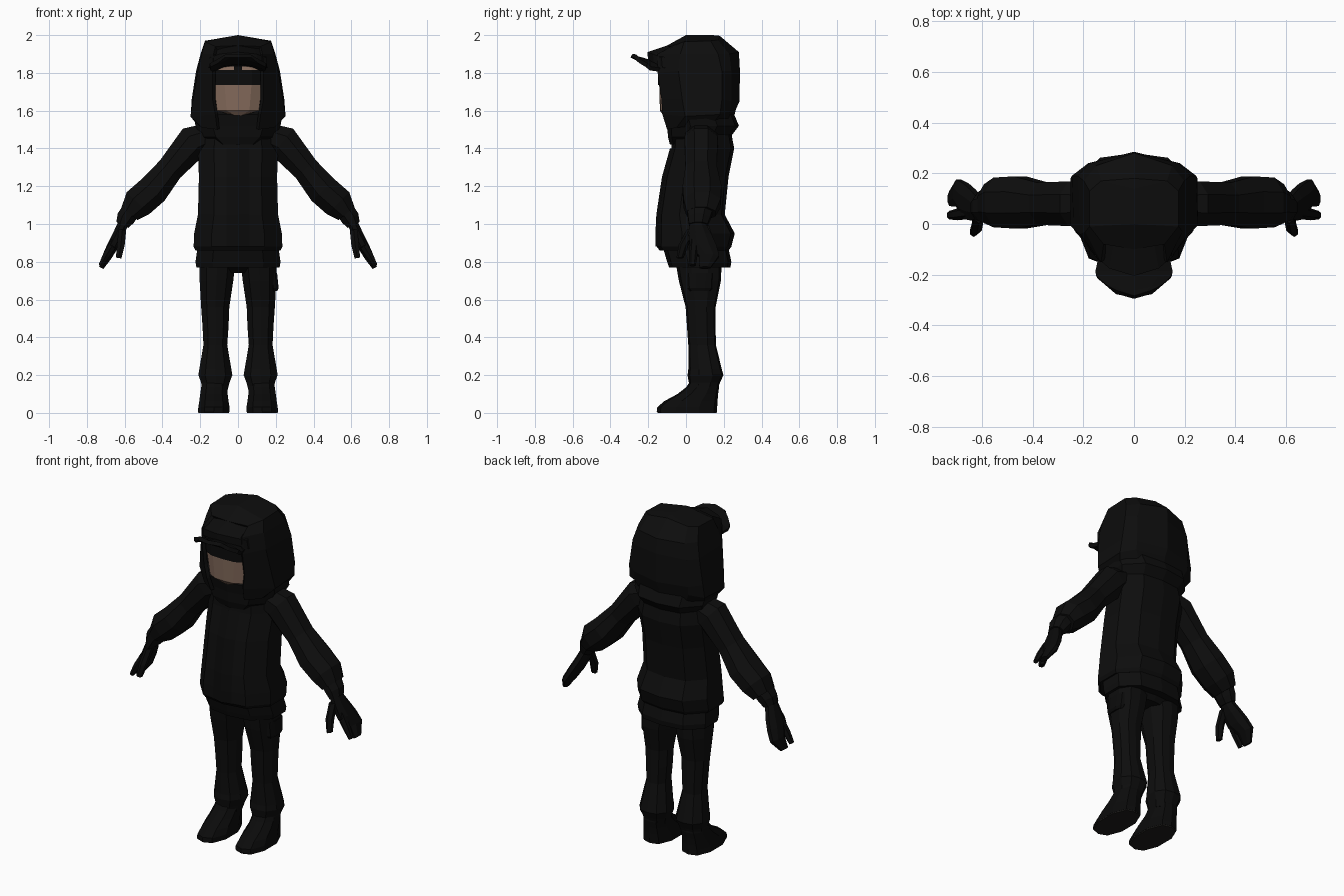
import bpy, bmesh, math
from mathutils import Vector


def material(name, r, g, b):
    m = bpy.data.materials.new(name)
    m.diffuse_color = (r, g, b, 1)
    return m


BLACK = material("black cloth", .004, .004, .004)
DARK = material("dark cloth", .0032, .0032, .0032)
SKIN = material("skin", .23, .145, .105)
SOLE = material("sole grey", .012, .011, .010)


def loft(name, rows, mats=(BLACK,), closed=True, caps=True, thick=0, rule=None):
    """Join rows of points into a flat-shaded skin."""
    bm = bmesh.new()
    vs = [[bm.verts.new(p) for p in row] for row in rows]
    n = len(rows[0])
    for a, b in zip(vs, vs[1:]):
        for i in range(n if closed else n - 1):
            j = (i + 1) % n
            bm.faces.new((a[i], a[j], b[j], b[i]))
    if closed and caps:
        bm.faces.new(vs[0])
        bm.faces.new(vs[-1])
    bmesh.ops.remove_doubles(bm, verts=bm.verts, dist=.0005)
    bmesh.ops.recalc_face_normals(bm, faces=bm.faces)
    if rule:
        for f in bm.faces:
            f.material_index = rule(f.calc_center_median())
    me = bpy.data.meshes.new(name)
    bm.to_mesh(me)
    bm.free()
    for m in mats:
        me.materials.append(m)
    ob = bpy.data.objects.new(name, me)
    bpy.context.collection.objects.link(ob)
    if thick:
        mod = ob.modifiers.new("thickness", "SOLIDIFY")
        mod.thickness = thick
        mod.offset = -1
    return ob


def mirror_row(half):
    """Half row from front centre to back, completed across x = 0."""
    return half + [(-x, y, z) for x, y, z in reversed(half) if x > 1e-6]


SHAPE = [(0, -1), (.6, -.88), (1, -.35), (1, .4), (.6, .9), (0, 1)]
FULL = SHAPE + [(-x, y) for x, y in reversed(SHAPE[1:-1])]


def box_ring(z, x0, x1, y0, y1):
    cx, cy, rx, ry = (x0 + x1) / 2, (y0 + y1) / 2, (x1 - x0) / 2, (y1 - y0) / 2
    return [(cx + rx * a, cy + ry * b, z) for a, b in FULL]


def tower(name, levels, **kw):
    return loft(name, [box_ring(*l) for l in levels], **kw)


def limb(name, path, s, n=8, **kw):
    """Tube through (x, z, y, width in y, thickness), side s."""
    rows = []
    for i, (x, z, y, ry, rp) in enumerate(path):
        a, b = path[max(i - 1, 0)], path[min(i + 1, len(path) - 1)]
        d = Vector((b[0] - a[0], b[1] - a[1])).normalized()
        row = []
        for k in range(n):
            t = math.tau * (k + .5) / n
            c, q = math.cos(t) * 1.06, math.sin(t) * 1.06
            row.append((s * (x - d.y * rp * c), y + ry * q, z + d.x * rp * c))
        rows.append(row)
    return loft(name, rows, **kw)


# Jacket, hem and collar
jacket = [(.86, -.225, .225, -.14, .225), (.88, -.235, .235, -.155, .24),
          (.95, -.232, .232, -.155, .258), (1.05, -.212, .212, -.15, .205),
          (1.25, -.207, .207, -.12, .225), (1.40, -.212, .212, -.078, .255),
          (1.48, -.20, .20, -.07, .24), (1.55, -.15, .15, -.05, .2)]
tower("jacket", jacket)
tower("jacket_hem", [(.77, -.22, .22, -.09, .235), (.80, -.225, .225, -.10, .24),
                     (.87, -.215, .215, -.12, .225)])
tower("collar", [(1.42, -.13, .13, -.085, .23), (1.46, -.195, .195, -.095, .235),
                 (1.52, -.225, .225, -.10, .28), (1.58, -.235, .235, -.11, .255),
                 (1.61, -.18, .18, -.05, .24)])

# Front placket and back yoke
loft("zip_placket", [[(-.06, f + .008, z), (0, f - .007, z), (.06, f + .008, z)]
                     for z, _, _, f, _ in jacket[1:6]], mats=(DARK,), closed=False)

# Head: lower face, dark eye covering, narrow forehead strip
head = []
for z, w, f in [(1.575, .03, -.12), (1.60, .11, -.138), (1.74, .13, -.142),
                (1.815, .13, -.142), (1.835, .12, -.135), (1.90, .10, -.10)]:
    head.append(mirror_row([(0, f, z), (w * .55, f + .004, z), (w, f + .03, z),
                            (w * 1.02, .1, z), (0, .15, z)]))


def face_rule(c):
    if c.y > -.06 or c.z > 1.84:
        return 1
    return 1 if 1.735 < c.z < 1.815 else 0


loft("head", head, mats=(SKIN, DARK), rule=face_rule)
# Eye covering with small centre notch
loft("eye_cover", [mirror_row([(0, -.147, z), (.075, -.143, z), (.132, -.115, z),
                               (.132, -.08, z), (0, -.08, z)])
                   for z in (1.735, 1.805)], mats=(DARK,))
loft("brow_notch", [[(-.02, -.146, z), (.02, -.146, z)] for z in (1.80, 1.835)],
     mats=(DARK,), closed=False)

# Hood: open-fronted shell, each row runs from one front edge round the back
hood = [
    [(.11, -.10, 1.50), (.19, -.05, 1.51), (.22, .14, 1.53), (.15, .22, 1.54), (0, .25, 1.55)],
    [(.12, -.125, 1.58), (.252, -.005, 1.57), (.25, .18, 1.58), (.18, .235, 1.60), (0, .265, 1.61)],
    [(.135, -.13, 1.66), (.238, -.02, 1.66), (.245, .19, 1.66), (.18, .24, 1.65), (0, .284, 1.65)],
    [(.135, -.15, 1.80), (.213, -.04, 1.81), (.222, .19, 1.81), (.175, .24, 1.81), (0, .285, 1.82)],
    [(.13, -.15, 1.90), (.192, -.03, 1.90), (.198, .17, 1.90), (.15, .23, 1.90), (0, .28, 1.91)],
    [(.12, -.08, 1.94), (.175, -.01, 1.965), (.175, .13, 1.97), (.13, .17, 1.975), (0, .18, 1.995)],
    [(0, -.10, 1.945), (0, 0, 2.0), (0, .09, 2.0), (0, .14, 2.0), (0, .175, 1.997)]]
loft("hood", [h + [(-x, y, z) for x, y, z in reversed(h[:-1])] for h in hood],
     closed=False, thick=.02)

# Cap front under the hood, with upturned visor
loft("cap_front", [mirror_row([(0, f, z0), (w * .65, f + .03, z0 - .01), (w, f + .075, z1),
                               (w, 0, z1), (0, .05, z1)])
                   for f, w, z0, z1 in [(-.15, .15, 1.845, 1.81), (-.20, .155, 1.865, 1.83),
                                        (-.205, .15, 1.91, 1.88), (-.10, .12, 1.945, 1.94)]])
visor = []
for y, w, z, drop in [(-.13, .14, 1.865, .04), (-.185, .152, 1.868, .035),
                      (-.225, .15, 1.88, .03), (-.262, .11, 1.89, .018), (-.283, .07, 1.90, .004)]:
    e = .022 if y < -.2 else 0
    visor.append([(a * w, y + e * abs(a), z - drop * a * a) for a in (-1, -.6, 0, .6, 1)])
loft("visor", visor, mats=(DARK,), closed=False, thick=.022)

# Trousers seat
tower("trouser_seat", [(.74, -.10, .10, 0, .17), (.77, -.19, .19, -.04, .19),
                       (.88, -.2, .2, -.06, .19)])

for s, side in ((1, "left"), (-1, "right")):
    def both(levels):
        return [(z, min(s * a, s * b), max(s * a, s * b), c, d) for z, a, b, c, d in levels]

    # Trouser leg and boot
    tower(side + "_leg", both([
        (.12, .055, .19, .02, .165), (.16, .045, .195, .015, .18), (.20, .03, .21, .008, .198),
        (.23, .035, .205, .012, .19), (.36, .057, .183, .012, .158), (.46, .05, .188, .005, .157),
        (.56, .046, .195, -.002, .157), (.70, .025, .203, -.038, .185),
        (.83, .01, .205, -.06, .19)]))
    tower(side + "_boot", both([
        (.006, .045, .212, -.155, .165), (.03, .045, .21, -.152, .165),
        (.062, .05, .205, -.115, .167), (.10, .055, .20, -.045, .17),
        (.135, .055, .195, .0, .175), (.17, .06, .19, .025, .17)]), mats=(DARK,))
    tower(side + "_sole", both([(0, .047, .21, -.15, .162), (.007, .046, .211, -.154, .164)]),
          mats=(SOLE,))

    # Sleeve, cuff and gloved hand
    limb(side + "_sleeve", [(.14, 1.47, .08, .08, .07), (.235, 1.435, .08, .09, .092),
                            (.36, 1.29, .08, .085, .072), (.45, 1.18, .085, .105, .085),
                            (.53, 1.11, .085, .10, .085), (.575, 1.055, .08, .078, .055)], s)
    limb(side + "_cuff", [(.565, 1.075, .075, .07, .05), (.595, 1.03, .07, .06, .05),
                          (.612, .995, .065, .05, .036)], s)
    limb(side + "_hand", [(.605, 1.01, .06, .04, .028), (.635, .94, .075, .062, .03),
                          (.663, .885, .09, .072, .03), (.692, .83, .122, .055, .026),
                          (.724, .768, .10, .03, .013)], s, mats=(DARK,))
    limb(side + "_index_finger", [(.65, .91, .045, .024, .024), (.697, .835, .038, .022, .02),
                                  (.728, .78, .035, .016, .012)], s, n=6, mats=(DARK,))
    limb(side + "_thumb", [(.612, .97, .035, .03, .022), (.62, .89, -.012, .025, .022),
                           (.632, .82, -.032, .018, .016)], s, n=6, mats=(DARK,))

# Thigh pocket on one leg only
tower("thigh_pocket", [(.645, .17, .208, .02, .13), (.66, .16, .215, .01, .14),
                       (.74, .16, .207, .005, .145)], mats=(DARK,))
